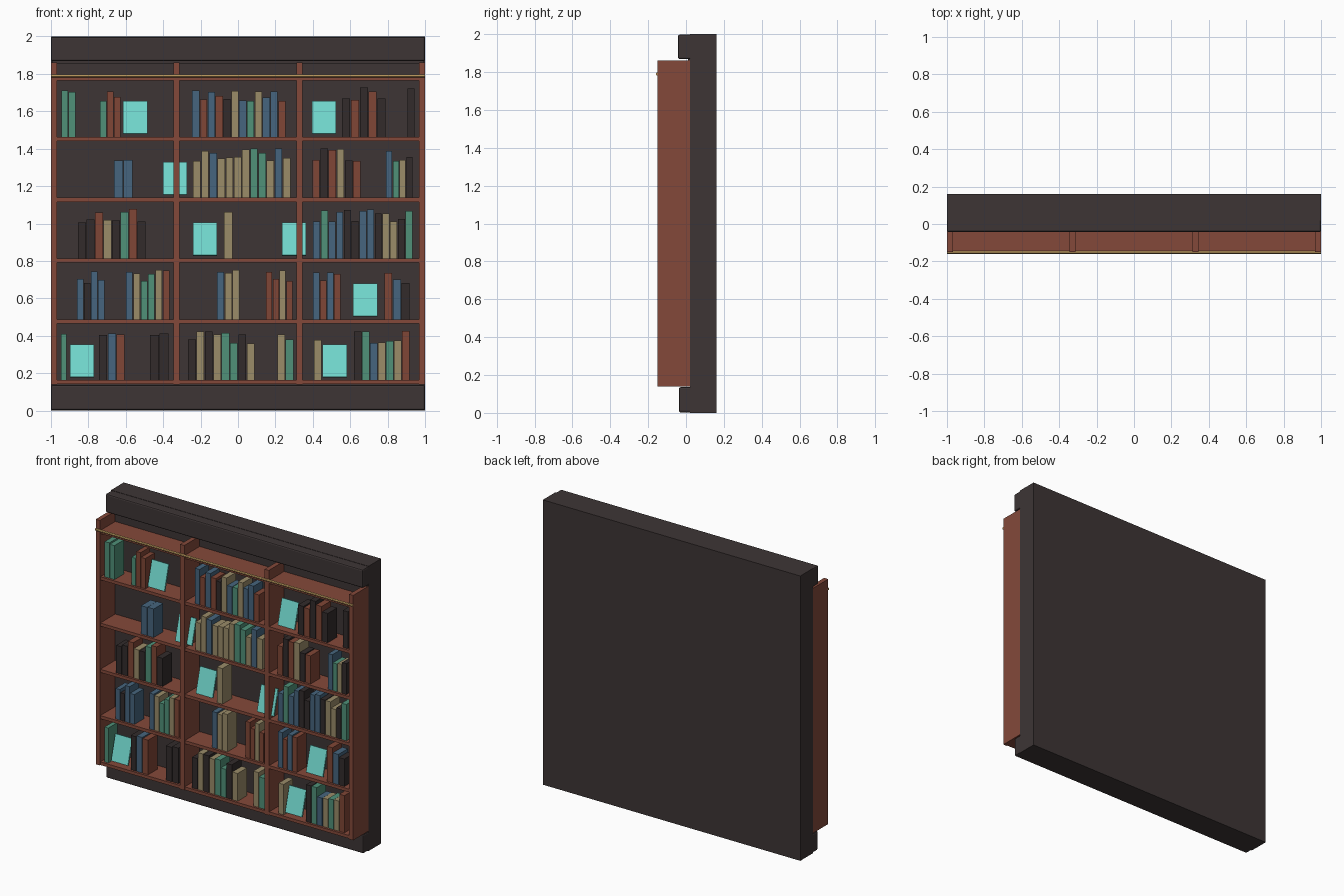
import bpy, math, random

if "Cube" in bpy.data.objects:
    bpy.data.objects.remove(bpy.data.objects["Cube"])

random.seed(4)


def material(name, r, g, b):
    lin = [((c / 255 + 0.055) / 1.055) ** 2.4 for c in (r, g, b)]
    m = bpy.data.materials.new(name)
    m.diffuse_color = (*lin, 1)
    m.use_nodes = True
    m.node_tree.nodes["Principled BSDF"].inputs["Base Color"].default_value = m.diffuse_color
    return m


WALL = material("charcoal wall", 61, 53, 53)
WOOD = material("red brown wood", 132, 73, 58)
GLOW = material("turquoise screen", 114, 216, 205)
GOLD = material("gold rail", 190, 155, 95)
BOOKS = {
    "b": material("blue cover", 70, 101, 126),
    "g": material("green cover", 80, 145, 121),
    "t": material("tan cover", 155, 140, 105),
    "r": material("rust cover", 128, 70, 54),
    "d": material("black cover", 50, 43, 43),
}


def box(name, x, y, z, mat, bevel=0.0):
    """Box from (min, max) ranges."""
    bpy.ops.mesh.primitive_cube_add(size=1)
    o = bpy.context.object
    o.name = name
    size = [r[1] - r[0] for r in (x, y, z)]
    mid = [(r[1] + r[0]) / 2 for r in (x, y, z)]
    for v in o.data.vertices:
        v.co = [v.co[i] * size[i] for i in range(3)]
    o.location = mid
    o.data.materials.append(mat)
    if bevel:
        m = o.modifiers.new("bevel", "BEVEL")
        m.width = bevel
        m.segments = 2
    return o


# Wall slab with crown and base mouldings
box("back_wall", (-1, 1), (0.02, 0.16), (0, 2), WALL)
box("crown_moulding", (-1, 1), (-0.043, 0.04), (1.868, 1.998), WALL, 0.01)
box("crown_lip", (-0.995, 0.995), (0.01, 0.03), (1.855, 1.87), WALL)
box("base_moulding", (-1, 1), (-0.038, 0.04), (0.002, 0.136), WALL, 0.01)

# Bookcase uprights and shelves
for x in (-0.984, -0.328, 0.328, 0.984):
    box("upright", (x - 0.016, x + 0.016), (-0.15, 0.02), (0.14, 1.86), WOOD)
SHELF, PITCH, THICK = 0.152, 0.325, 0.011
for i in range(6):
    z = SHELF + PITCH * i
    box("shelf", (-0.985, 0.985), (-0.145, 0.02), (z - THICK, z + THICK), WOOD)

# Gold rail along the top shelf
bpy.ops.mesh.primitive_cylinder_add(vertices=12, radius=0.008, depth=2,
                                    location=(0, -0.152, 1.79),
                                    rotation=(0, math.pi / 2, 0))
rail = bpy.context.object
rail.name = "ladder_rail"
rail.data.materials.append(GOLD)
bpy.ops.object.shade_smooth_by_angle()

# Runs of books per shelf, bottom to top: start, end, cover colours
# (capital letter = tall book)
ROWS = [
    [(-.947, -.914, "G"), (-.743, -.604, "DBR"), (-.471, -.369, "DD"),
     (-.267, .091, "dTDTGgDt"), (.209, .299, "Tg"), (.406, .449, "t"),
     (.62, .92, "DGbtgtR")],
    [(-.861, -.711, "bdBb"), (-.599, -.364, "BTgGTR"), (-.112, .011, "BTT"),
     (.15, .294, "RrTr"), (.401, .551, "BrBR"), (.781, .92, "Rbd")],
    [(-.856, -.492, "ddRtdGRd"), (-.075, -.027, "T"),
     (.401, .936, "bGbBDdBBDTtdG")],
    [(-.663, -.561, "bb"), (-.241, .283, "tTBtttTGGtBt"),
     (.396, .658, "rDRTdr"), (.791, .936, "Bgtd")],
    [(-.946, -.866, "GG"), (-.738, -.626, "gRr"),
     (-.246, .257, "BrBrdTbgTbBr"), (.556, .791, "drDRd"),
     (.904, .947, "D")],
]
# Centres of the leaning screens on each shelf
SCREENS = [(-.834, .518), (.68,), (-.176, .299), (-.337,), (-.55, .46)]

for i, (runs, screens) in enumerate(zip(ROWS, SCREENS)):
    z = SHELF + PITCH * i + THICK
    for x0, x1, covers in runs:
        w = (x1 - x0) / len(covers)
        for k, c in enumerate(covers):
            h = (0.252 if c.isupper() else 0.205) + random.uniform(-.013, .013)
            a = x0 + k * w
            box("book", (a + 0.001, a + w - 0.003), (-0.13, -0.025),
                (z, z + h), BOOKS[c.lower()])
    for x in screens:
        s = box("leaning_screen", (x - 0.065, x + 0.065), (-0.101, -0.089),
                (z + 0.013, z + 0.193), GLOW)
        s.rotation_euler.x = math.radians(-15)
